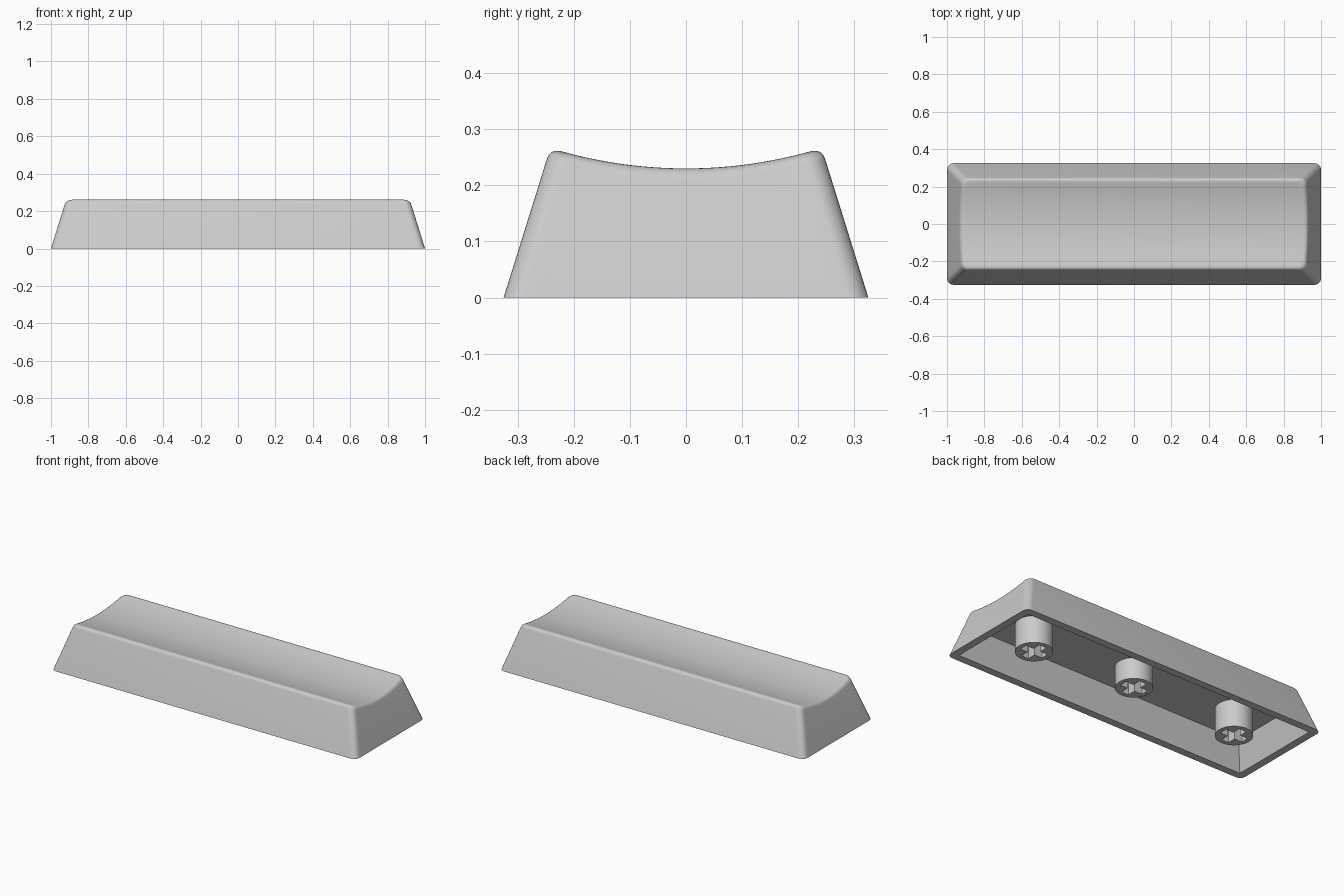
import bpy, bmesh, math

if "Cube" in bpy.data.objects:
    bpy.data.objects.remove(bpy.data.objects["Cube"])

HALF_X, HALF_Y, CORNER = 1.0, 0.325, 0.035
SLOPE = 0.312            # inward lean of the walls per unit of height
DISH_LOW, DISH_R = 0.23, 0.82
CEILING, WALL = 0.16, 0.045
CORE_Y = HALF_Y - CORNER

grey = bpy.data.materials.new("light_grey_plastic")
grey.use_nodes = True
grey.diffuse_color = (0.6, 0.6, 0.6, 1)
grey.node_tree.nodes["Principled BSDF"].inputs["Base Color"].default_value = grey.diffuse_color


def finish(bm, name):
    """Turn a bmesh into a smooth-shaded object with sharp edges kept."""
    bmesh.ops.recalc_face_normals(bm, faces=bm.faces)
    mesh = bpy.data.meshes.new(name)
    bm.to_mesh(mesh)
    bm.free()
    mesh.materials.append(grey)
    obj = bpy.data.objects.new(name, mesh)
    bpy.context.collection.objects.link(obj)
    bpy.ops.object.select_all(action='DESELECT')
    obj.select_set(True)
    bpy.context.view_layer.objects.active = obj
    bpy.ops.object.shade_smooth_by_angle(angle=math.radians(30))
    return obj


def dish(y):
    """Height of the scooped top at depth y."""
    return DISH_LOW + DISH_R - math.sqrt(DISH_R ** 2 - y * y)


def rim_point(core_y, angle, inset):
    """Point on the right half of the rounded outline, pulled in by inset."""
    x = HALF_X - CORNER - inset + CORNER * math.cos(angle)
    y = core_y * (CORE_Y - inset) / CORE_Y + CORNER * math.sin(angle)
    return x, y


def wall_to_top(core_y, angle, steps=6):
    """Column of points up the wall and over the rounded top edge."""
    z = DISH_LOW
    for _ in range(6):
        corner = rim_point(core_y, angle, SLOPE * z)
        z = dish(corner[1])
    low = z - 0.02
    start = (*rim_point(core_y, angle, SLOPE * low), low)
    inner = rim_point(core_y, angle, SLOPE * z + 0.022)
    end = (*inner, dish(inner[1]))
    mid = (*corner, z)
    column = [(*rim_point(core_y, angle, 0), 0)]
    for s in range(steps + 1):
        t = s / steps
        column.append(tuple((1 - t) ** 2 * a + 2 * t * (1 - t) * b + t * t * c
                            for a, b, c in zip(start, mid, end)))
    return column


# Outer shell: right half of the outline, then its mirror image
ARC, SIDE = 8, 20
params = [(-CORE_Y, math.pi / 2 * (i / ARC - 1)) for i in range(ARC + 1)]
params += [(CORE_Y * (2 * i / SIDE - 1), 0) for i in range(1, SIDE)]
params += [(CORE_Y, math.pi / 2 * i / ARC) for i in range(ARC + 1)]
columns = [wall_to_top(*p) for p in params]
columns += [[(-x, y, z) for x, y, z in col] for col in reversed(columns)]

bm = bmesh.new()
grid = [[bm.verts.new(p) for p in col] for col in columns]
n = len(grid)
for i in range(n):
    a, b = grid[i], grid[(i + 1) % n]
    for k in range(len(a) - 1):
        bm.faces.new((a[k], b[k], b[k + 1], a[k + 1]))
# Scooped top surface, spanning left to right
for i in range(n // 2 - 1):
    bm.faces.new([grid[j][-1] for j in (i, i + 1, n - 2 - i, n - 1 - i)])


# Hollow underside
def rectangle(z):
    hx = HALF_X - WALL - SLOPE * z
    hy = HALF_Y - WALL - SLOPE * z
    return [bm.verts.new((sx * hx, sy * hy, z))
            for sx, sy in ((1, -1), (1, 1), (-1, 1), (-1, -1))]


mouth, ceiling = rectangle(0), rectangle(CEILING)
bm.faces.new(ceiling)
for i in range(4):
    j = (i + 1) % 4
    bm.faces.new((mouth[i], mouth[j], ceiling[j], ceiling[i]))
# Flat bottom rim between the outer outline and the mouth
rim_edges = [e for e in bm.edges if e.is_boundary]
bmesh.ops.triangle_fill(bm, edges=rim_edges, use_beauty=True)
finish(bm, "cap_shell")


# Round mounting stems with a cross-shaped socket
def stem(name, x, bottom, radius=0.1, arm=0.073, half=0.023, seg=10):
    bm = bmesh.new()
    arc = [(radius * math.cos(math.pi / 2 * i / seg),
            radius * math.sin(math.pi / 2 * i / seg)) for i in range(seg + 1)]
    quarter = [(arm, 0)] + arc + [(0, arm), (half, arm), (half, half), (arm, half)]
    for q in range(4):
        c, s = round(math.cos(q * math.pi / 2)), round(math.sin(q * math.pi / 2))
        bm.faces.new([bm.verts.new((x + c * u - s * v, s * u + c * v, bottom))
                      for u, v in quarter])
    bmesh.ops.remove_doubles(bm, verts=bm.verts, dist=1e-5)
    edges = [e for e in bm.edges if e.is_boundary]
    out = bmesh.ops.extrude_edge_only(bm, edges=edges)
    for v in out["geom"]:
        if isinstance(v, bmesh.types.BMVert):
            v.co.z = CEILING
    finish(bm, name)


stem("stem_left", 0.68, 0.0)
stem("stem_middle", 0.0, 0.035)
stem("stem_right", -0.68, 0.0)
